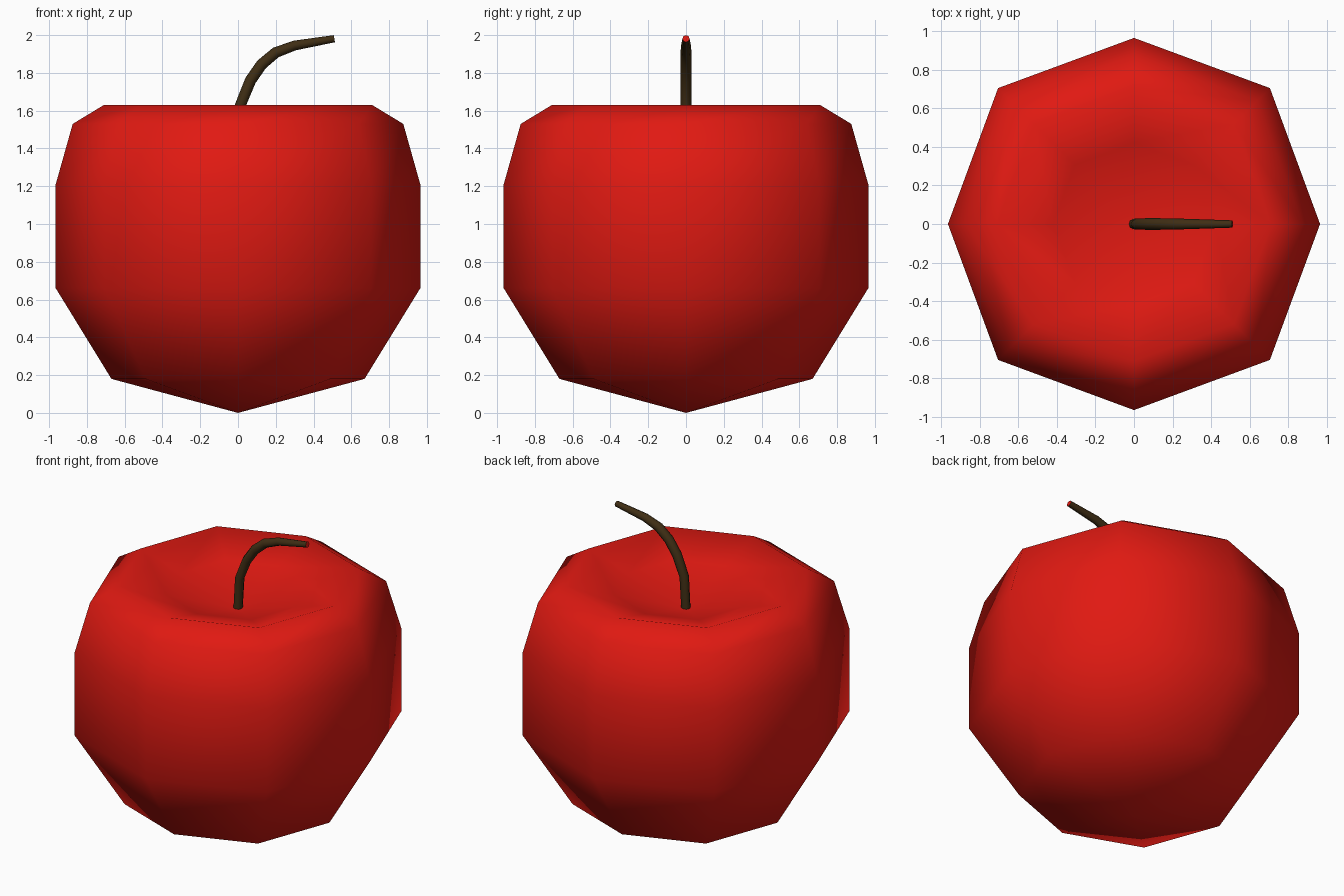
import bpy, bmesh
from math import sin, cos, pi, atan2

if "Cube" in bpy.data.objects:
    bpy.data.objects.remove(bpy.data.objects["Cube"])


def material(name, rgb):
    m = bpy.data.materials.new(name)
    m.diffuse_color = (*rgb, 1)
    m.use_nodes = True
    m.node_tree.nodes["Principled BSDF"].inputs["Base Color"].default_value = m.diffuse_color
    return m


RED = material("red skin", (0.75, 0.01, 0.006))
BROWN = material("brown stem", (0.05, 0.027, 0.007))


def finish(name, bm, mats):
    bmesh.ops.recalc_face_normals(bm, faces=bm.faces)
    me = bpy.data.meshes.new(name)
    bm.to_mesh(me)
    bm.free()
    for m in mats:
        me.materials.append(m)
    ob = bpy.data.objects.new(name, me)
    bpy.context.collection.objects.link(ob)
    return ob


def bridge(bm, a, b):
    n = len(a)
    for i in range(n):
        j = (i + 1) % n
        bm.faces.new((a[i], a[j], b[j], b[i])).smooth = True


# Fruit body: eight-sided turned profile, slightly wider on the diagonals
profile = [(0.67, 0.18), (0.965, 0.66), (0.965, 1.21),
           (0.875, 1.53), (0.71, 1.63), (0.42, 1.545)]
bm = bmesh.new()
rings = []
for r, z in profile:
    ring = []
    for i in range(8):
        k = r * (1.033 if i % 2 else 1)
        ring.append(bm.verts.new((k * cos(i * pi / 4), k * sin(i * pi / 4), z)))
    rings.append(ring)
for a, b in zip(rings, rings[1:]):
    bridge(bm, a, b)
for ring, z in ((rings[0], 0.0), (rings[-1], 1.42)):
    pole = bm.verts.new((0, 0, z))
    for i in range(8):
        bm.faces.new((ring[i], ring[(i + 1) % 8], pole)).smooth = True
finish("fruit_body", bm, [RED])

# Stem: tapered tube swept along a bend in the xz plane (x, z, radius)
path = [(0.0, 1.41, 0.028), (0.013, 1.63, 0.029), (0.066, 1.76, 0.03),
        (0.125, 1.845, 0.03), (0.2, 1.908, 0.029), (0.3, 1.945, 0.026),
        (0.51, 1.981, 0.019)]
SIDES = 8
bm = bmesh.new()
rings = []
for i, (x, z, r) in enumerate(path):
    p, q = path[max(i - 1, 0)], path[min(i + 1, len(path) - 1)]
    t = atan2(q[1] - p[1], q[0] - p[0])
    rings.append([bm.verts.new((x - sin(t) * r * cos(a), r * sin(a), z + cos(t) * r * cos(a)))
                  for a in (k * 2 * pi / SIDES for k in range(SIDES))])
for a, b in zip(rings, rings[1:]):
    bridge(bm, a, b)
# End caps, red like the skin
for ring in (rings[0], rings[-1]):
    bm.faces.new(ring).material_index = 1
finish("stem", bm, [BROWN, RED])
